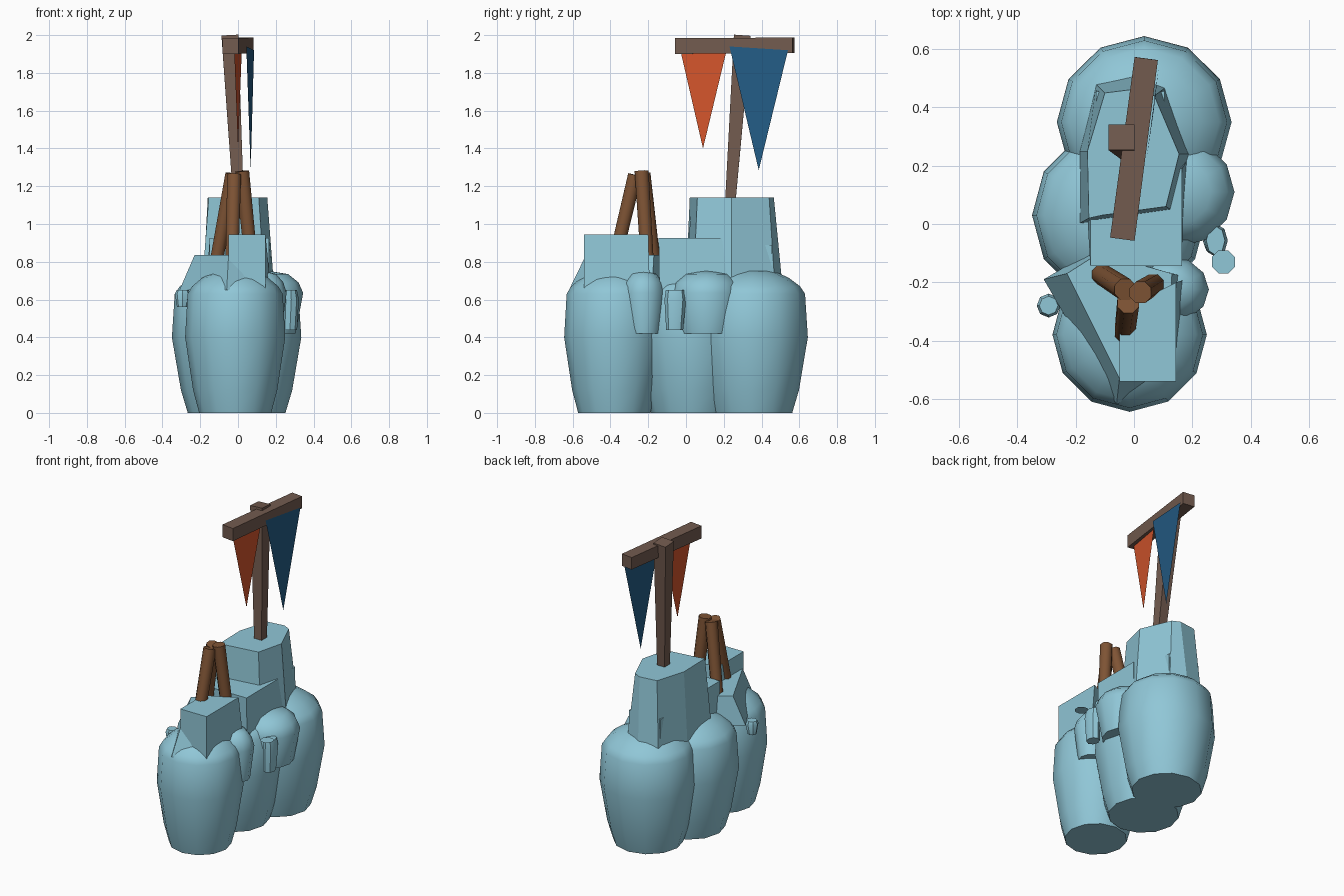
import bpy, math
from mathutils import Vector

if "Cube" in bpy.data.objects:
    bpy.data.objects.remove(bpy.data.objects["Cube"])


def material(name, rgb):
    m = bpy.data.materials.new(name)
    m.diffuse_color = (*rgb, 1)
    m.use_nodes = True
    m.node_tree.nodes["Principled BSDF"].inputs["Base Color"].default_value = m.diffuse_color
    return m


ROCK = material("pale blue rock", (0.28, 0.57, 0.68))
LOG = material("log brown", (0.21, 0.088, 0.035))
BEAM = material("beam brown", (0.17, 0.105, 0.078))
ORANGE = material("orange cloth", (0.65, 0.09, 0.025))
NAVY = material("blue cloth", (0.017, 0.107, 0.235))


def mesh(name, verts, faces, mat, smooth=0):
    me = bpy.data.meshes.new(name)
    me.from_pydata([tuple(v) for v in verts], [], faces)
    me.materials.append(mat)
    ob = bpy.data.objects.new(name, me)
    bpy.context.collection.objects.link(ob)
    if smooth:
        bpy.ops.object.select_all(action='DESELECT')
        ob.select_set(True)
        bpy.context.view_layer.objects.active = ob
        bpy.ops.object.shade_smooth_by_angle(angle=math.radians(smooth))
    return ob


def loft(name, rings, mat, smooth=0):
    """Skin equal-sized counter-clockwise rings from bottom to top, with caps."""
    n = len(rings[0])
    faces = [tuple(range(n))[::-1], tuple(range((len(rings) - 1) * n, len(rings) * n))]
    for r in range(len(rings) - 1):
        for i in range(n):
            j = (i + 1) % n
            faces.append((r * n + i, r * n + j, (r + 1) * n + j, (r + 1) * n + i))
    return mesh(name, [v for ring in rings for v in ring], faces, mat, smooth)


def circle(x, y, z, rx, ry, n, turn=0.0):
    return [(x + rx * math.cos(turn + math.tau * i / n),
             y + ry * math.sin(turn + math.tau * i / n), z) for i in range(n)]


def boulder(name, x, y, rx, ry, profile, n=12):
    loft(name, [circle(x, y, z, rx * k, ry * k, n) for k, z in profile], ROCK, 40)


def slab(name, bottom, zb, top, zt):
    loft(name, [[(x, y, zb) for x, y in bottom], [(x, y, zt) for x, y in top]], ROCK)


def rod(name, a, b, ra, rb, n, mat, turn=0.0, smooth=0):
    """Tapered prism between two points; end rings stay square to the axis."""
    a, b = Vector(a), Vector(b)
    d = (b - a).normalized()
    ref = Vector((0, 0, 1)) if abs(d.z) < 0.7 else Vector((0, 1, 0))
    u = ref.cross(d).normalized()
    v = d.cross(u)
    rings = [[c + r * (math.cos(turn + math.tau * i / n) * u + math.sin(turn + math.tau * i / n) * v)
              for i in range(n)] for c, r in ((a, ra), (b, rb))]
    return loft(name, rings, mat, smooth)


# three big barrel-shaped boulders
TALL = [(0.72, 0), (0.84, 0.12), (1, 0.4), (0.95, 0.63), (0.86, 0.67), (0.66, 0.715), (0.4, 0.75), (0.1, 0.76)]
boulder("front_boulder", -0.015, -0.38, 0.265, 0.265, TALL)
boulder("middle_boulder", -0.05, 0.03, 0.30, 0.30, TALL)
boulder("back_boulder", 0.035, 0.35, 0.30, 0.295, TALL)

# short bulges on the right flank
SHORT = [(0.8, 0.42), (1, 0.635), (0.88, 0.69), (0.6, 0.735), (0.15, 0.75)]
boulder("side_bulge_large", 0.145, 0.11, 0.20, 0.19, SHORT)
boulder("side_bulge_small", 0.12, -0.225, 0.137, 0.115, SHORT)

# small pebbles stuck on the sides and a loose flat chip
loft("right_pebble", [circle(0.275, -0.06, 0.44, 0.038, 0.045, 8), circle(0.282, -0.057, 0.60, 0.04, 0.057, 8),
                      circle(0.28, -0.057, 0.65, 0.032, 0.05, 8)], ROCK, 40)
loft("left_pebble", [circle(-0.295, -0.28, 0.56, 0.028, 0.028, 8), circle(-0.293, -0.28, 0.63, 0.041, 0.041, 8),
                     circle(-0.293, -0.28, 0.65, 0.032, 0.032, 8)], ROCK, 40)
mesh("flat_chip", circle(0.307, -0.13, 0.675, 0.043, 0.043, 8, math.pi / 8), [tuple(range(8))], ROCK)

# angular ledges on top
slab("back_tower",
     [(-0.19, 0), (-0.14, 0.0), (0.14, 0.04), (0.19, 0.24), (0.11, 0.47), (0.0, 0.51), (-0.13, 0.48), (-0.185, 0.25)], 0.68,
     [(-0.155, 0.02), (-0.11, 0.03), (0.11, 0.06), (0.155, 0.24), (0.07, 0.44), (0.02, 0.465), (-0.10, 0.45), (-0.16, 0.25)], 1.14)
slab("tower_fin", [(-0.13, 0.38), (0.105, 0.38), (0.105, 0.46), (-0.13, 0.46)], 0.68,
     [(-0.13, 0.39), (0.105, 0.39), (0.105, 0.455), (-0.13, 0.455)], 0.89)
slab("middle_ledge", [(-0.15, -0.14), (0.165, -0.14), (0.19, 0.23), (-0.17, 0.2)], 0.62,
     [(-0.15, -0.145), (0.165, -0.145), (0.165, 0.19), (-0.15, 0.19)], 0.925)
slab("low_ledge", [(-0.31, -0.19), (-0.06, -0.62), (0.15, -0.5), (0.17, -0.18), (-0.14, -0.09)], 0.65,
     [(-0.23, -0.17), (-0.05, -0.53), (0.12, -0.45), (0.13, -0.17), (-0.12, -0.1)], 0.835)
slab("front_block", [(-0.05, -0.54), (0.145, -0.54), (0.18, -0.19), (-0.05, -0.28)], 0.6,
     [(-0.05, -0.54), (0.145, -0.54), (0.145, -0.2), (-0.05, -0.3)], 0.945)

# stack of three leaning logs
for i, (foot, head) in enumerate([((-0.115, -0.17, 0.80), (-0.03, -0.225, 1.265)),
                                  ((0.07, -0.205, 0.80), (0.022, -0.235, 1.28)),
                                  ((-0.032, -0.375, 0.82), (-0.02, -0.27, 1.26))]):
    rod(f"log_{i + 1}", foot, head, 0.037, 0.04, 8, LOG, math.pi / 8, 50)

# banner pole and crossbeam
rod("banner_pole", (0.005, 0.232, 1.08), (-0.043, 0.298, 1.997), 0.038, 0.063, 4, BEAM, math.pi / 4)
rod("crossbeam", (-0.04, -0.052, 1.943), (0.042, 0.568, 1.946), 0.06, 0.057, 4, BEAM, math.pi / 4)

# hanging triangular pennants
mesh("orange_pennant", [(-0.02, -0.03, 1.92), (0.02, 0.215, 1.92), (0.0, 0.09, 1.40)], [(0, 2, 1)], ORANGE)
mesh("blue_pennant", [(0.044, 0.23, 1.94), (0.085, 0.54, 1.92), (0.067, 0.385, 1.285)], [(0, 2, 1)], NAVY)
